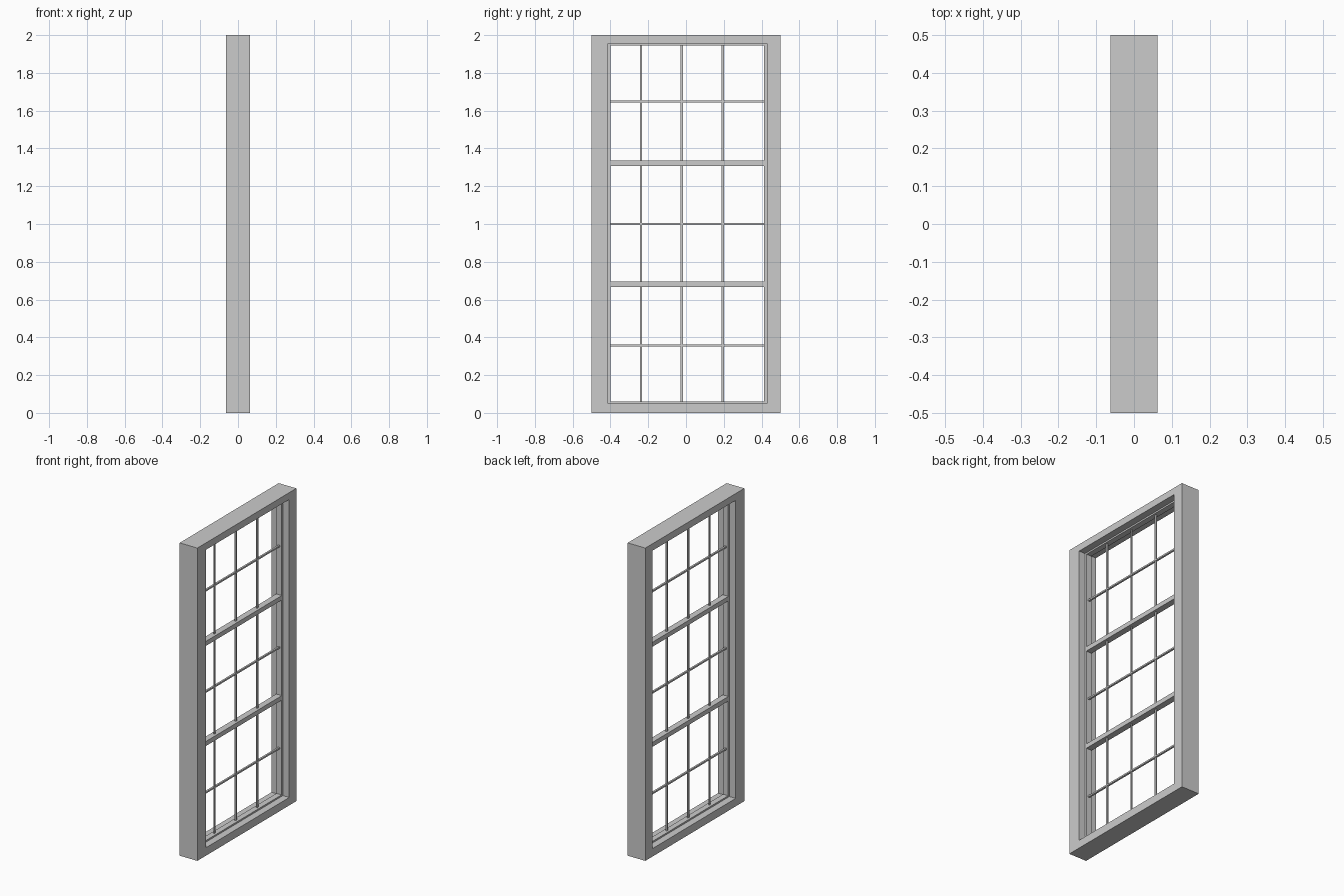
import bpy, bmesh

if "Cube" in bpy.data.objects:
    bpy.data.objects.remove(bpy.data.objects["Cube"])


def finish(name, bm):
    bmesh.ops.recalc_face_normals(bm, faces=bm.faces)
    mesh = bpy.data.meshes.new(name)
    bm.to_mesh(mesh)
    bm.free()
    obj = bpy.data.objects.new(name, mesh)
    bpy.context.collection.objects.link(obj)
    return obj


def bar(name, x, y, z):
    """Box given by half depth x and (min, max) ranges in y and z."""
    bm = bmesh.new()
    bmesh.ops.create_cube(bm, size=1)
    for v in bm.verts:
        v.co = (x if v.co.x > 0 else -x, y[v.co.y > 0], z[v.co.z > 0])
    return finish(name, bm)


# Rectangles as (y min, y max, z min, z max)
OUTER = (-0.5, 0.5, 0.0, 2.0)
OPENING = (-0.413, 0.428, 0.051, 1.956)
STOP = (-0.40, 0.414, 0.061, 1.946)
HALF, STOP_HALF = 0.0625, 0.018

# Window frame with a centred stop, stepped section carried round the rectangle
section = [(OUTER, HALF), (OPENING, HALF), (OPENING, STOP_HALF), (STOP, STOP_HALF),
           (STOP, -STOP_HALF), (OPENING, -STOP_HALF), (OPENING, -HALF), (OUTER, -HALF)]
bm = bmesh.new()
loops = [[bm.verts.new((x, y, z)) for y, z in
          ((r[0], r[2]), (r[1], r[2]), (r[1], r[3]), (r[0], r[3]))] for r, x in section]
for i, a in enumerate(loops):
    b = loops[(i + 1) % len(loops)]
    for j in range(4):
        k = (j + 1) % 4
        bm.faces.new((a[j], a[k], b[k], b[j]))
finish("window_frame", bm)

# Two heavy cross rails
rails = [(0.667, 0.696), (1.307, 1.336)]
for i, z in enumerate(rails):
    bar(f"cross_rail_{i + 1}", 0.02, STOP[:2], z)

# Thin glazing bars in each of the three lights
lights = [(STOP[2], rails[0][0], 0.356), (rails[0][1], rails[1][0], 1.0),
          (rails[1][1], STOP[3], 1.648)]
for i, (z0, z1, mid) in enumerate(lights):
    bar(f"horizontal_glazing_bar_{i + 1}", 0.006, STOP[:2], (mid - 0.005, mid + 0.005))
    for j, y in enumerate((-0.238, -0.022, 0.194)):
        bar(f"vertical_glazing_bar_{i + 1}_{j + 1}", 0.004, (y - 0.006, y + 0.006), (z0, z1))
